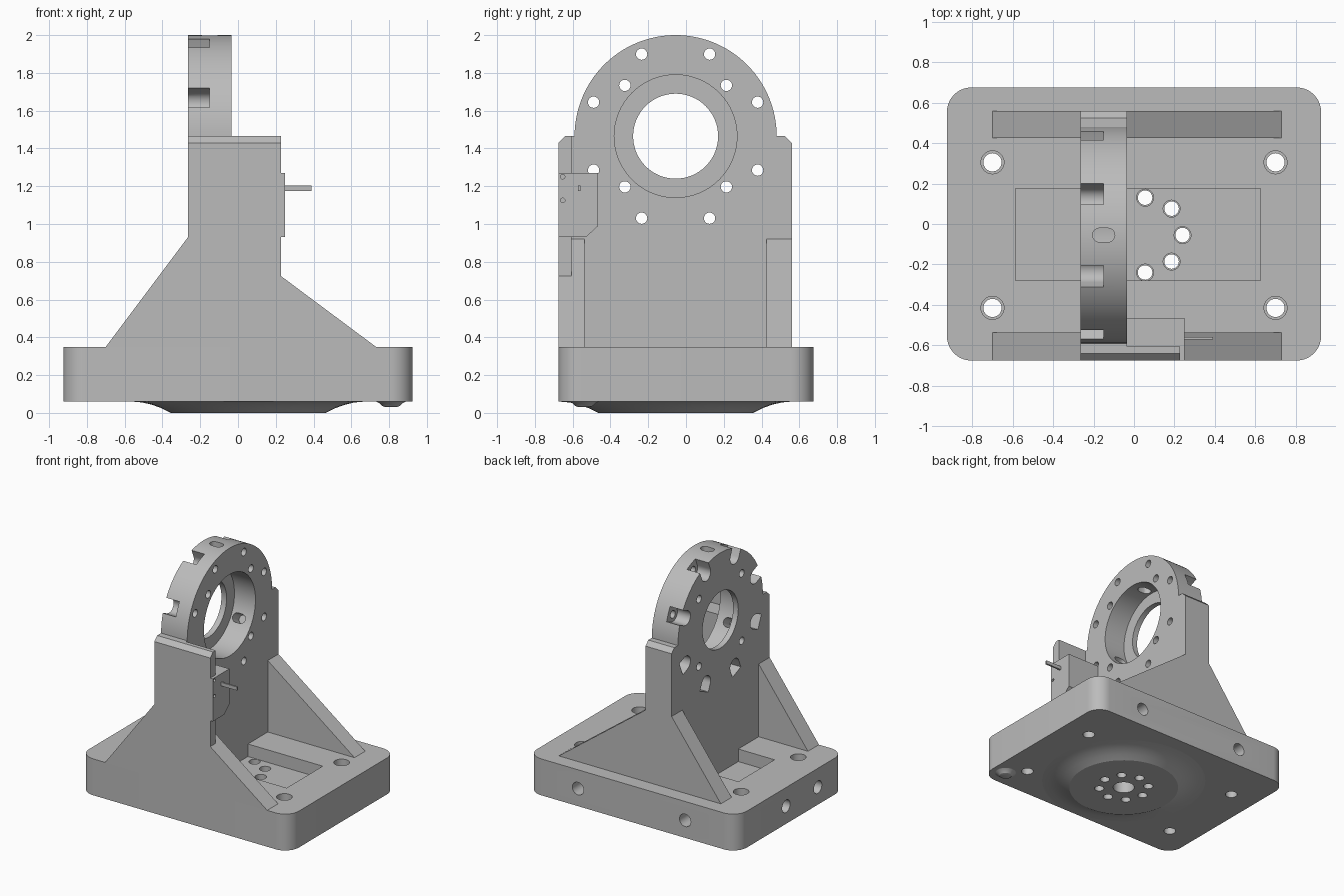
import bpy, bmesh, math
from mathutils import Vector

if "Cube" in bpy.data.objects:
    bpy.data.objects.remove(bpy.data.objects["Cube"])

grey = bpy.data.materials.new("machined grey")
grey.use_nodes = True
GREY = (0.5, 0.5, 0.5, 1)
grey.diffuse_color = GREY
grey.node_tree.nodes["Principled BSDF"].inputs["Base Color"].default_value = GREY


def finish(name, bm):
    bmesh.ops.recalc_face_normals(bm, faces=bm.faces)
    mesh = bpy.data.meshes.new(name)
    bm.to_mesh(mesh)
    bm.free()
    mesh.materials.append(grey)
    ob = bpy.data.objects.new(name, mesh)
    bpy.context.collection.objects.link(ob)
    return ob


def prism(name, pts, axis, lo, hi):
    """Extrude a flat outline along one axis."""
    place = {"x": lambda a, b: (lo, a, b), "y": lambda a, b: (a, lo, b),
             "z": lambda a, b: (a, b, lo)}[axis]
    bm = bmesh.new()
    face = bm.faces.new([bm.verts.new(place(*p)) for p in pts])
    out = bmesh.ops.extrude_face_region(bm, geom=[face])
    step = Vector([(hi - lo) * (axis == a) for a in "xyz"])
    bmesh.ops.translate(bm, vec=step, verts=[v for v in out["geom"] if isinstance(v, bmesh.types.BMVert)])
    return finish(name, bm)


def arc(cx, cy, r, start=0, end=360, n=32):
    count = n if end - start == 360 else n + 1
    angles = [math.radians(start + (end - start) * i / n) for i in range(count)]
    return [(cx + r * math.cos(a), cy + r * math.sin(a)) for a in angles]


def rect(a0, b0, a1, b1):
    return [(a0, b0), (a1, b0), (a1, b1), (a0, b1)]


def lathe(name, profile, cx, cy, n=64):
    """Stack of rings along z, closed at both ends."""
    bm = bmesh.new()
    rings = [[bm.verts.new((x, y, z)) for x, y in arc(cx, cy, r, n=n)] for r, z in profile]
    for a, b in zip(rings, rings[1:]):
        for i in range(n):
            j = (i + 1) % n
            bm.faces.new((a[i], a[j], b[j], b[i]))
    bm.faces.new(rings[0])
    bm.faces.new(rings[-1])
    return finish(name, bm)


def cut(ob, outline, axis, lo, hi):
    """Subtract an extruded outline."""
    subtract(ob, prism("cutter", outline, axis, lo, hi))


def subtract(ob, cutter):
    mod = ob.modifiers.new("cut", "BOOLEAN")
    mod.operation, mod.solver, mod.object = "DIFFERENCE", "EXACT", cutter
    dg = bpy.context.evaluated_depsgraph_get()
    mesh = bpy.data.meshes.new_from_object(ob.evaluated_get(dg))
    ob.modifiers.clear()
    ob.data = mesh
    bpy.data.objects.remove(cutter)


X0, X1 = -0.265, -0.035      # upright plate thickness
Y0, Y1 = -0.675, 0.56        # upright plate width
CY, CZ = -0.055, 1.465       # bore centre
HX = 0.055                   # pivot centre in x
TOP = 0.35

# base slab with rounded corners
R = 0.12
outline = []
for sx, sy, a in ((1, 1, 0), (-1, 1, 90), (-1, -1, 180), (1, -1, 270)):
    outline += arc(sx * (0.925 - R), sy * (0.675 - R), R, a, a + 90, 10)
base = prism("base", outline, "z", 0.06, TOP)
cut(base, rect(-0.585, -0.28, 0.625, 0.175), "z", 0.25, 0.5)
for x in (-0.7, 0.7):
    for y in (0.305, -0.415):
        cut(base, arc(x, y, 0.045), "z", -0.1, 0.5)
        cut(base, arc(x, y, 0.057), "z", 0.27, 0.5)
for x in (-0.465, 0.48):
    cut(base, arc(x, 0.2, 0.05), "y", 0.5, 0.8)
for y in (0.06, -0.34):
    cut(base, arc(y, 0.2, 0.05), "x", -1.1, -0.75)

# flared pivot boss below the base
boss = lathe("pivot_boss", [(0.41, 0), (0.46, 0.025), (0.51, 0.043), (0.56, 0.055), (0.62, 0.0605)], HX, CY)
for part in (base, boss):
    cut(part, arc(HX, CY, 0.08), "z", -0.1, 0.16)
    for x, y in arc(HX, CY, 0.185, n=8):
        cut(part, arc(x, y, 0.036, n=20), "z", -0.1, 0.5)
        if part is base:
            cut(part, arc(x, y, 0.042, n=20), "z", 0.2, 0.3)
lathe("foot_bump", [(0.025, 0.03), (0.045, 0.036), (0.06, 0.05), (0.08, 0.061)], 0.81, -0.54, 24)

# upright plate with round head
C = 0.035
plate = prism("upright_plate", [(Y0, 0.24), (Y1, 0.24), (Y1, CZ - C), (Y1 - C, CZ)]
              + arc(CY, CZ, 0.535, 0, 180, 64) + [(Y0 + C, CZ), (Y0, CZ - C)], "x", X0, X1)
cut(plate, arc(CY, CZ, 0.225, n=64), "x", -0.5, 0.2)
cut(plate, arc(CY, CZ, 0.325, n=64), "x", -0.22, 0.2)
for y, z in arc(CY, CZ, 0.38, 45, 405, 4):
    cut(plate, arc(y, z, 0.03, n=20), "x", -0.5, 0.2)

# bolt holes with U-shaped pockets open towards the rim
for k in range(8):
    a = math.radians(22.5 + 45 * k)
    c, s = math.cos(a), math.sin(a)

    def polar(u, v):
        return (CY + u * c - v * s, CZ + u * s + v * c)
    cut(plate, arc(*polar(0.47, 0), 0.03, n=20), "x", -0.5, 0.2)
    u_shape = [polar(*p) for p in arc(0.47, 0, 0.057, 90, 270, 12)]
    tip = 0.6 if s > 0 else 0.535
    cut(plate, u_shape + [polar(tip, -0.057), polar(tip, 0.057)], "x", -0.5, -0.15)

# rounded slots running radially into the bore
slot = arc(-0.13, 0, 0.035, -90, 90, 8) + arc(-0.17, 0, 0.035, 90, 270, 8)
for angle, length in ((0, 0.7), (120, 0.42), (240, 0.42)):
    cutter = prism("slot_cutter", slot, "z", 0.3, length)
    cutter.rotation_euler.x = math.radians(angle)
    cutter.location = (0, CY, CZ)
    bpy.context.view_layer.update()
    subtract(plate, cutter)

# triangular gussets either side of the plate, front and back
for side, y0, y1 in (("front", Y0, -0.537), ("back", 0.425, Y1)):
    prism(side + "_right_gusset", [(-0.7, TOP), (X0, TOP), (X0, 0.93)], "y", y0, y1)
    prism(side + "_left_gusset", [(X1, TOP), (0.73, TOP), (X1, 0.92)], "y", y0, y1)

# thin front wall with a chamfered top
prism("front_wall", [(Y0, TOP), (-0.607, TOP), (-0.607, CZ), (Y0 + C, CZ), (Y0, CZ - C)], "x", X1, 0.228)

# switch unit: body, face plate and lever
prism("switch_body", [(-0.607, 0.93), (-0.53, 0.93), (-0.465, 0.99), (-0.465, 1.27), (-0.607, 1.27)],
      "x", X1, 0.23)
face = prism("switch_plate", [(Y0, 0.93), (-0.53, 0.93), (-0.465, 0.99), (-0.465, 1.27), (Y0, 1.27)],
             "x", 0.228, 0.25)
for z in (1.25, 1.125):
    cut(face, arc(-0.653, z, 0.012, n=16), "x", 0.235, 0.3)
prism("switch_lever", rect(-0.572, 1.175, -0.558, 1.203), "x", 0.24, 0.39)

# smooth rounded walls, keep edges crisp
for ob in bpy.context.scene.objects:
    ob.select_set(ob.type == "MESH")
bpy.context.view_layer.objects.active = plate
bpy.ops.object.shade_smooth_by_angle(angle=math.radians(25))
